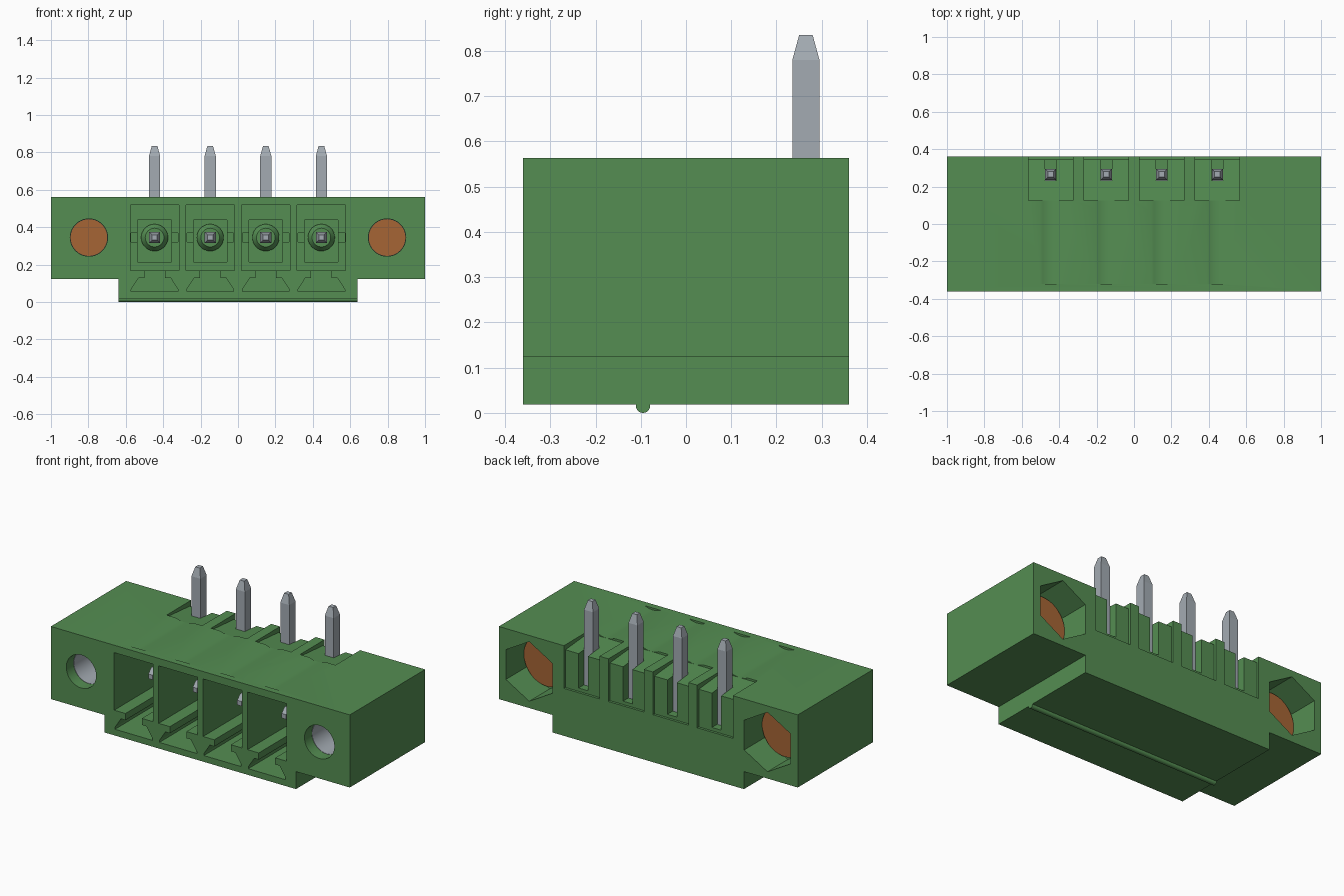
import bpy, bmesh, math
from mathutils import Vector

if "Cube" in bpy.data.objects:
    bpy.data.objects.remove(bpy.data.objects["Cube"], do_unlink=True)


def material(name, rgb):
    m = bpy.data.materials.new(name)
    m.use_nodes = True
    m.diffuse_color = (*rgb, 1)
    bsdf = next(n for n in m.node_tree.nodes if n.type == 'BSDF_PRINCIPLED')
    bsdf.inputs["Base Color"].default_value = (*rgb, 1)
    return m


GREEN = material("housing green", (0.09, 0.27, 0.085))
GREY = material("pin grey", (0.37, 0.41, 0.45))
ORANGE = material("nut copper", (0.38, 0.13, 0.036))


def add_object(name, bm, mat):
    bmesh.ops.recalc_face_normals(bm, faces=bm.faces)
    me = bpy.data.meshes.new(name)
    bm.to_mesh(me)
    bm.free()
    me.materials.append(mat)
    ob = bpy.data.objects.new(name, me)
    bpy.context.collection.objects.link(ob)
    return ob


def loft(name, rings, mat):
    """Closed solid through rings that share a vertex count."""
    bm = bmesh.new()
    loops = [[bm.verts.new(p) for p in ring] for ring in rings]
    n = len(loops[0])
    for a, b in zip(loops, loops[1:]):
        for i in range(n):
            j = (i + 1) % n
            bm.faces.new((a[i], a[j], b[j], b[i]))
    bm.faces.new(loops[0])
    bm.faces.new(loops[-1])
    return add_object(name, bm, mat)


def along_y(name, pts, y0, y1, mat=GREEN):
    """Extrude an (x, z) profile along y."""
    return loft(name, [[(x, y, z) for x, z in pts] for y in (y0, y1)], mat)


def along_x(name, pts, x0, x1, mat=GREEN):
    """Extrude a (y, z) profile along x."""
    return loft(name, [[(x, y, z) for y, z in pts] for x in (x0, x1)], mat)


def rect(cx, half, z0, z1):
    return [(cx - half, z0), (cx + half, z0), (cx + half, z1), (cx - half, z1)]


def ngon(cx, cz, r, n, start=0.0):
    return [(cx + r * math.cos(start + 2 * math.pi * i / n),
             cz + r * math.sin(start + 2 * math.pi * i / n)) for i in range(n)]


def smooth(ob, angle=30):
    bpy.ops.object.select_all(action='DESELECT')
    ob.select_set(True)
    bpy.context.view_layer.objects.active = ob
    bpy.ops.object.shade_smooth_by_angle(angle=math.radians(angle))


def cut(target, cutter):
    mod = target.modifiers.new("cut", 'BOOLEAN')
    mod.operation, mod.solver, mod.object = 'DIFFERENCE', 'EXACT', cutter
    bpy.context.view_layer.objects.active = target
    bpy.ops.object.modifier_apply(modifier=mod.name)
    bpy.data.objects.remove(cutter, do_unlink=True)


TOP, FRONT, BACK = 0.563, -0.36, 0.36
PIN_Z, PIN_Y = 0.345, 0.265
PIN_XS = [-0.446 + 0.2973 * i for i in range(4)]
NUT_X, NUT_Z = 0.797, 0.345

# Housing: wide flange block with a narrower foot
housing = along_y("housing", [
    (-1, TOP), (-1, 0.124), (-0.64, 0.124), (-0.64, 0.018),
    (0.64, 0.018), (0.64, 0.124), (1, 0.124), (1, TOP)], FRONT, BACK)

for cx in PIN_XS:
    # Plug cavity, stepped inner pocket and side notches
    cut(housing, along_y("c", rect(cx, 0.13, 0.17, 0.518), -0.4, 0.05))
    cut(housing, along_y("c", rect(cx, 0.09, 0.215, 0.44), -0.1, 0.10))
    cut(housing, along_y("c", rect(cx, 0.125, 0.32, 0.37), -0.1, 0.09))
    # Dovetail keyway under the cavity
    half = [(0.125, 0.056), (0.125, 0.068), (0.085, 0.13), (0.055, 0.13), (0.055, 0.2)]
    cut(housing, along_y("c", [(cx + x, z) for x, z in half]
                         + [(cx - x, z) for x, z in reversed(half)], -0.4, 0.04))
    # Shallow curved groove in the top
    arc = [(cx + 0.055 * t / 4, TOP - 0.012 * (1 - (t / 4) ** 2)) for t in range(-4, 5)]
    cut(housing, along_y("c", arc + [(cx + 0.055, 0.6), (cx - 0.055, 0.6)], -0.32, 0.2))
    # Sloped recess in the top behind each pin
    cut(housing, along_x("c", [(0.125, 0.6), (0.125, TOP - 0.012), (0.4, TOP - 0.035),
                               (0.4, 0.6)], cx - 0.119, cx + 0.119))
    # Recessed back panel and the slot that holds the upright pin
    cut(housing, along_y("c", rect(cx, 0.119, 0.305, 0.6), 0.345, 0.4))
    cut(housing, along_y("c", rect(cx, 0.031, 0.325, 0.6), 0.232, 0.4))

for sx in (-NUT_X, NUT_X):
    # Screw hole from the front, hexagonal nut pocket from the back
    cut(housing, along_y("c", ngon(sx, NUT_Z, 0.1, 40), -0.4, 0.25))
    cut(housing, along_y("c", ngon(sx, NUT_Z, 0.18, 6, math.pi / 2), 0.165, 0.4))
smooth(housing)

# Rounded ridge across the underside
ridge = along_x("underside_ridge", ngon(-0.095, 0.016, 0.016, 20), -0.64, 0.64)
smooth(ridge)

for i, cx in enumerate(PIN_XS, 1):
    # Tapered collar around each pin
    collar = loft(f"pin_collar_{i}", [[(x, y, z) for x, z in ngon(cx, PIN_Z, r, 32)]
                                      for y, r in ((0.12, 0.072), (0.07, 0.072), (0.04, 0.05))], GREEN)
    smooth(collar)
    # Bent square pin: (y, z, half width, cross direction in y and z)
    path = [(-0.20, PIN_Z, 0.014, (0, 1)), (-0.15, PIN_Z, 0.03, (0, 1)),
            (PIN_Y, PIN_Z, 0.03, (-1, 1)),
            (PIN_Y, 0.78, 0.03, (-1, 0)), (PIN_Y, 0.835, 0.015, (-1, 0))]
    rings = []
    for y, z, h, (dy, dz) in path:
        off = Vector((0, dy * h, dz * h))
        c, side = Vector((cx, y, z)), Vector((h, 0, 0))
        rings.append([c + side + off, c - side + off, c - side - off, c + side - off])
    loft(f"pin_{i}", rings, GREY)

for name, sx in (("right", -NUT_X), ("left", NUT_X)):
    # Copper nut disc closing the screw hole
    smooth(along_y(f"nut_disc_{name}", ngon(sx, NUT_Z, 0.155, 48), 0.163, 0.19, ORANGE))
    # Metal sleeve lining the hole
    bm = bmesh.new()
    loops = [[[bm.verts.new((x, y, z)) for x, z in ngon(sx, NUT_Z, r, 40)] for y in (-0.29, 0.164)]
             for r in (0.098, 0.102)]
    order = [loops[0][0], loops[0][1], loops[1][1], loops[1][0]]
    for a, b in zip(order, order[1:] + order[:1]):
        for k in range(40):
            m = (k + 1) % 40
            bm.faces.new((a[k], a[m], b[m], b[k]))
    smooth(add_object(f"screw_sleeve_{name}", bm, GREY))
